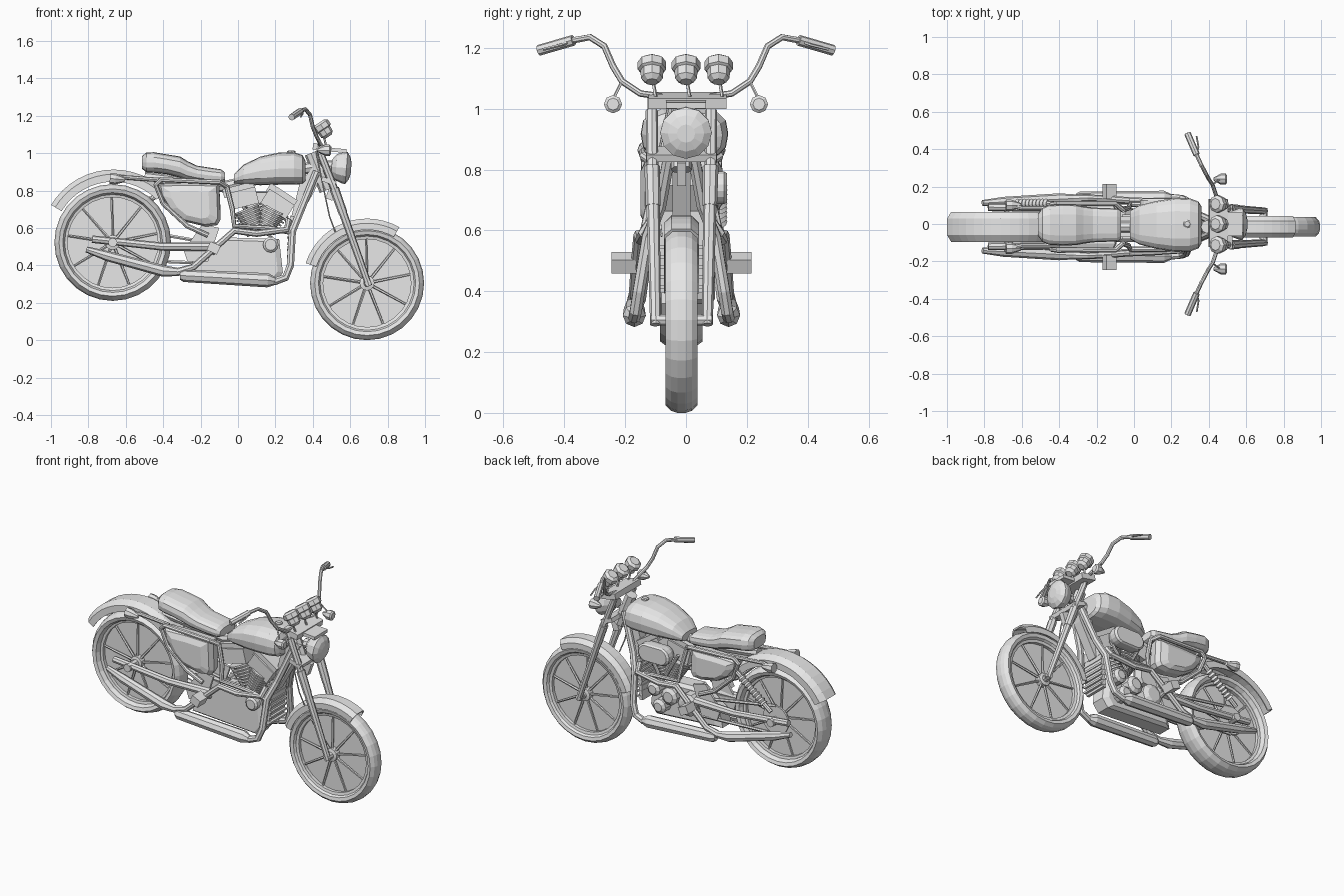
import bpy, bmesh, math
from mathutils import Vector, Matrix

cube = bpy.data.objects.get("Cube")
if cube:
    bpy.data.objects.remove(cube)

GREY = (0.8, 0.8, 0.8, 1)
mat = bpy.data.materials.new("plain_grey")
mat.use_nodes = True
mat.diffuse_color = GREY
mat.node_tree.nodes["Principled BSDF"].inputs["Base Color"].default_value = GREY

CY = -0.015                      # centre plane of the chassis
SIDES = (("near", -1), ("far", 1))


def finish(name, bm):
    bmesh.ops.remove_doubles(bm, verts=bm.verts, dist=1e-5)
    bmesh.ops.recalc_face_normals(bm, faces=bm.faces)
    me = bpy.data.meshes.new(name)
    bm.to_mesh(me)
    bm.free()
    me.materials.append(mat)
    ob = bpy.data.objects.new(name, me)
    bpy.context.collection.objects.link(ob)


def skin(name, rings, loop=False):
    """Bridge closed rings of points into one surface."""
    bm = bmesh.new()
    vs = [[bm.verts.new(p) for p in ring] for ring in rings]
    pairs = list(zip(vs, vs[1:])) + ([(vs[-1], vs[0])] if loop else [])
    for a, b in pairs:
        for i in range(len(a)):
            j = (i + 1) % len(a)
            bm.faces.new((a[i], a[j], b[j], b[i]))
    if not loop:
        bm.faces.new(vs[0])
        bm.faces.new(vs[-1])
    finish(name, bm)


def lathe(name, profile, at, axis, n=12, loop=False):
    """Turn a (radius, height) profile around an axis."""
    q = Vector(axis).to_track_quat('Z', 'Y')
    rings = [[Vector(at) + q @ Vector((r * math.cos(k * math.tau / n),
                                       r * math.sin(k * math.tau / n), h))
              for k in range(n)] for r, h in profile]
    skin(name, rings, loop)


def rod(name, a, b, r, r2=None, n=8):
    a, b = Vector(a), Vector(b)
    lathe(name, [(r, 0), (r if r2 is None else r2, (b - a).length)], a, b - a, n)


def tube(name, pts, radii, n=8):
    """Sweep a circle along a path, with one radius or one per point."""
    pts = [Vector(p) for p in pts]
    if not isinstance(radii, (list, tuple)):
        radii = [radii] * len(pts)
    dirs = [(b - a).normalized() for a, b in zip(pts, pts[1:])]
    tans = [dirs[0]] + [(a + b).normalized() for a, b in zip(dirs, dirs[1:])] + [dirs[-1]]
    q, rings = tans[0].to_track_quat('Z', 'Y'), []
    for i, p in enumerate(pts):
        if i:
            q = tans[i - 1].rotation_difference(tans[i]) @ q
        rings.append([p + q @ Vector((radii[i] * math.cos(k * math.tau / n),
                                      radii[i] * math.sin(k * math.tau / n), 0)) for k in range(n)])
    skin(name, rings)


def box(name, at, size, tilt=0):
    bm = bmesh.new()
    m = Matrix.Translation(at) @ Matrix.Rotation(math.radians(tilt), 4, 'Y') @ Matrix.Diagonal((*size, 1))
    bmesh.ops.create_cube(bm, size=1, matrix=m)
    finish(name, bm)


def plate(name, outline, layers):
    """Stack an x-z outline at several (y, scale) layers."""
    cx = sum(p[0] for p in outline) / len(outline)
    cz = sum(p[1] for p in outline) / len(outline)
    skin(name, [[(cx + (x - cx) * s, y, cz + (z - cz) * s) for x, z in outline] for y, s in layers])


def loft(name, sections, n=16, e=0.7):
    """Rounded sections (x, z, half width, half height) along x."""
    def p(v):
        return math.copysign(abs(v) ** e, v)
    skin(name, [[(x, CY + 0.01 + w * p(math.cos(k * math.tau / n)),
                  z + h * p(math.sin(k * math.tau / n))) for k in range(n)]
                for x, z, w, h in sections])


def fender(name, x, z, ri, ro, w, a0, a1, n=14):
    out = [(ri, -w), (ro - .025, -w), (ro, -.55 * w), (ro, .55 * w), (ro - .025, w), (ri, w)]
    sec = out + [(r - (.01 if r > ri else 0), y * .92) for r, y in reversed(out)]
    angles = [math.radians(a0 + (a1 - a0) * i / n) for i in range(n + 1)]
    skin(name, [[(x + r * math.cos(a), CY + y, z + r * math.sin(a)) for r, y in sec] for a in angles])


def wheel(name, x, z, R, w, spokes=9):
    c, ax = (x, CY, z), (0, 1, 0)
    half = [(R - .055, .6 * w), (R - .045, .9 * w), (R - .025, w), (R - .007, .65 * w), (R, .25 * w)]
    lathe(name + "_tyre", half + [(r, -h) for r, h in reversed(half)], c, ax, 28, True)
    lathe(name + "_disc", [(R - .05, -.01), (R - .05, .01)], c, ax, 28)
    lathe(name + "_rim", [(R - .07, -.03), (R - .07, .03), (R - .05, .035), (R - .05, -.035)], c, ax, 28, True)
    lathe(name + "_hub", [(.02, -.065), (.02, -.05), (.04, -.045), (.04, .045), (.02, .05), (.02, .065)], c, ax)
    for i in range(spokes):
        a = i * math.tau / spokes + .2
        d = Vector((math.cos(a), 0, math.sin(a)))
        for tag, s in SIDES:
            rod(f"{name}_spoke_{tag}_{i}", Vector(c) + d * .03 + Vector((0, s * .028, 0)),
                Vector(c) + d * (R - .06) + Vector((0, s * .016, 0)), .008, .006, 5)


# Wheels and fenders
wheel("rear_wheel", -.67, .522, .312, .07)
wheel("front_wheel", .69, .305, .305, .053)
fender("rear_fender", -.665, .522, .325, .39, .08, 45, 149)
fender("front_fender", .69, .305, .285, .345, .058, 60, 162)

# Seat and fuel tank
loft("seat", [(-.512, .95, .06, .035), (-.49, .95, .09, .053), (-.45, .95, .107, .055), (-.38, .94, .11, .053),
              (-.31, .925, .108, .057), (-.27, .905, .1, .052), (-.22, .89, .093, .043), (-.15, .88, .09, .042),
              (-.09, .875, .088, .038), (-.07, .872, .075, .025)])
loft("fuel_tank", [(-.022, .862, .075, .025), (.03, .885, .105, .053), (.12, .905, .128, .077), (.22, .917, .144, .086),
                   (.3, .918, .142, .087), (.345, .912, .125, .077), (.36, .905, .1, .055)])
lathe("filler_cap", [(.022, 0), (.022, .02), (.015, .025)], (.285, 0, .99), (0, 0, 1), 8)

# Frame spine, head tube and ribbed cooler between the down tubes
tube("frame_spine", [(-.5, CY, .87), (-.08, CY, .82), (.1, CY, .86), (.42, CY, .93)], .03)
rod("head_tube", (.39, CY, 1.0), (.47, CY, .8), .035)
plate("head_gusset", [(.33, .84), (.42, .95), (.46, .92), (.41, .8), (.3, .6), (.27, .6)], [(CY - .03, 1), (CY + .03, 1)])
box("oil_cooler", (.28, CY, .53), (.02, .15, .27), 4)
for i in range(8):
    box(f"cooler_rib_{i}", (.28, CY, .415 + i * .033), (.035, .155, .012), 4)

# Engine
case = [(-.26, .34), (.2, .31), (.24, .36), (.22, .54), (-.08, .55), (-.24, .43)]
plate("crankcase", case, [(CY - .08, .88), (CY - .065, 1), (CY + .02, 1), (CY + .04, .85)])
lathe("cam_cover", [(.042, 0), (.042, .04), (.03, .05)], (.175, CY - .06, .51), (0, -1, 0))
for i, (x, z, r) in enumerate(((.17, .5, .045), (.06, .48, .055), (-.07, .46, .07), (.13, .4, .045))):
    lathe(f"gear_cover_{i}", [(r, 0), (r, .07), (r * .6, .085)], (x, CY + .025, z), (0, 1, 0), 10)
for tag, top, tilt in (("rear", (.012, .785), -14), ("front", (.225, .755), 33)):
    base, head = Vector((.115, CY, .54)), Vector((top[0], CY, top[1]))
    d = (head - base).normalized()
    fins = []
    for i in range(8):
        r, h = .056 + .004 * i, .035 + i * .019
        fins += [(r - .015, h), (r, h), (r, h + .01), (r - .015, h + .01)]
    lathe(f"{tag}_cylinder", fins, base, d, 12)
    box(f"{tag}_head", head - d * .03, (.16, .13, .09), tilt)
    box(f"{tag}_rocker_cover", head + d * .02, (.17, .11, .05), tilt)
    rod(f"{tag}_pushrod", base + Vector((0, .085, .02)), head + Vector((0, .075, -.04)), .01)

# Oval air cleaner on the far side
oval = [(.14 + math.copysign(.055, math.cos(a)) + .055 * math.cos(a), .74 + .055 * math.sin(a))
        for a in [math.tau * (k + .5) / 16 for k in range(16)]]
plate("air_cleaner", oval, [(.06, .9), (.09, 1), (.125, 1), (.135, .88)])

# Parts repeated on both sides
panel = [(-.43, .835), (-.27, .84), (-.1, .835), (-.093, .645), (-.11, .615), (-.17, .607),
         (-.29, .635), (-.37, .7), (-.42, .78)]
pivot = [(-.1, .6), (-.19, .62), (-.29, .48), (-.27, .42), (-.16, .42)]
for tag, s in SIDES:
    def P(x, y, z):
        return (x, CY + s * y, z)
    depth = .9 - .1 * s          # the far panel is shallower
    plate(f"side_panel_{tag}", [(x, .835 + (z - .835) * depth) for x, z in panel],
          [(CY + s * .04, .95), (CY + s * .09, 1), (CY + s * .12, .9), (CY + s * .135, .62)])
    plate(f"pivot_plate_{tag}", pivot, [(CY + s * .075, 1), (CY + s * .09, 1)])
    tube(f"seat_rail_{tag}", [P(-.06, .09, .82), P(-.1, .125, .845), P(-.41, .125, .858), P(-.44, .12, .83),
                              P(-.4, .115, .73), P(-.27, .11, .61), P(-.16, .11, .56)], .014)
    tube(f"fender_strut_{tag}", [P(-.4, .1, .855), P(-.6, .1, .87), P(-.66, .115, .865)], .012)
    lathe(f"rear_signal_{tag}", [(.012, -.05), (.03, 0), (.03, .03)], P(-.655, .115, .862), (-1, 0, .1), 8)
    # Cradle tube with the lower silencer
    tube(f"down_tube_{tag}", [P(.42, .03, .9), P(.33, .07, .68), P(.29, .11, .58), P(.28, .14, .4),
                              P(.255, .15, .335), P(.2, .155, .315), P(.12, .155, .315)], .021)
    tube(f"lower_silencer_{tag}", [P(.2, .155, .315), P(.16, .155, .32), P(-.29, .155, .345), P(-.31, .155, .345)],
         [.02, .038, .034, .022])
    tube(f"upper_cradle_{tag}", [P(.29, .115, .575), P(.16, .12, .6), P(-.02, .12, .61), P(-.03, .1, .7),
                                 P(-.06, .09, .82)], .014)
    # Exhaust pipe running to the rear silencer
    tube(f"exhaust_{tag}", [P(.27, .09, .64), P(.26, .125, .59), P(.1, .135, .57), P(-.02, .14, .585),
                            P(-.15, .15, .47), P(-.24, .155, .39), P(-.32, .152, .365), P(-.4, .148, .37),
                            P(-.7, .133, .45), P(-.81, .127, .485)], [.018] * 6 + [.022, .031, .027, .016])
    # Swing arm and axle carrier
    tube(f"swing_arm_{tag}", [P(-.12, .09, .5), P(-.4, .1, .5), P(-.78, .105, .54)], [.025, .022, .02])
    rod(f"rear_axle_nut_{tag}", P(-.67, .05, .522), P(-.67, .135, .522), .025)
    # Foot peg
    rod(f"peg_bracket_{tag}", P(-.13, .08, .47), P(-.13, .17, .49), .014)
    box(f"foot_peg_{tag}", P(-.13, .19, .493), (.06, .08, .05), 25)
    # Fork leg
    top, mid, low = Vector(P(.425, .098, 1.04)), Vector(P(.515, .096, .81)), Vector(P(.7, .085, .29))
    rod(f"fork_tube_{tag}", top, low, .014)
    rod(f"fork_cover_{tag}", top.lerp(mid, .2), mid, .02)
    rod(f"fork_collar_{tag}", mid, mid.lerp(low, .25), .026, .024)
    rod(f"fork_slider_{tag}", mid.lerp(low, .25), low, .022, .018)
    # Handlebar, grip, lever and signal lamp
    bar = [(.43, .08, 1.04), (.44, .15, 1.05), (.42, .21, 1.09), (.4, .24, 1.14), (.385, .268, 1.205),
           (.36, .315, 1.235), (.335, .37, 1.225), (.29, .475, 1.195)]
    bar = [Vector((x, s * y, z)) for x, y, z in bar]
    tube(f"handlebar_{tag}", bar, .011)
    rod(f"grip_{tag}", bar[-2], bar[-1] + Vector((-.004, s * .009, -.003)), .018)
    tube(f"lever_{tag}", [bar[-2], (.345, s * .41, 1.21), (.335, s * .47, 1.195)], .005, 5)
    rod(f"signal_stem_{tag}", bar[2], (.46, s * .24, 1.03), .005, n=5)
    lathe(f"front_signal_{tag}", [(.008, -.04), (.03, 0), (.03, .025), (.02, .032)],
          (.465, s * .24, 1.015), (1, 0, 0), 8)

# Front axle, clamps and headlight
rod("front_axle", (.695, CY - .1, .305), (.695, CY + .1, .305), .018)
box("upper_clamp", (.45, .005, 1.027), (.1, .255, .035), 12)
box("lower_clamp", (.485, CY, .85), (.08, .23, .025), 20)
box("lamp_visor", (.53, 0, 1.015), (.1, .13, .02), 5)
rod("lamp_bracket", (.47, 0, .93), (.53, 0, .93), .03)
lathe("headlight", [(.04, -.045), (.07, -.02), (.085, .02), (.085, .035), (.06, .052), (.03, .06)],
      (.545, 0, .923), (1, 0, -.08), 12)
box("horn", (.5, CY, .79), (.04, .03, .08), 20)

# Three round instruments on stems
for i, y in enumerate((-.112, 0, .107)):
    rod(f"gauge_stem_{i}", (.47, y + .012, 1.04), (.455, y, 1.11), .006, n=5)
    lathe(f"gauge_{i}", [(.02, -.05), (.036, -.035), (.038, -.005), (.047, .0), (.047, .028), (.03, .04)],
          (.457, y, 1.13), (-.55, 0, .85), 8)

# Drive chain, sprocket and sprung damper on the far side
lathe("sprocket", [(.09, -.006), (.09, .006)], (-.67, .06, .522), (0, 1, 0), 20)
for tag, z0, z1 in (("upper", .61, .52), ("lower", .433, .41)):
    rod(f"chain_{tag}", (-.67, .06, z0), (-.15, .06, z1), .01, n=6)
a, b = Vector((-.43, .11, .78)), Vector((-.67, .11, .59))
rod("damper", a, b, .014)
coils = []
for i in range(9):
    coils += [(.016, .04 + .024 * i), (.026, .052 + .024 * i)]
lathe("damper_spring", coils, a, b - a, 10)

# Control cable beside the fork
tube("control_cable", [(.42, -.06, 1.0), (.46, -.1, .8), (.49, -.09, .66), (.52, -.08, .58)], .004, 5)
